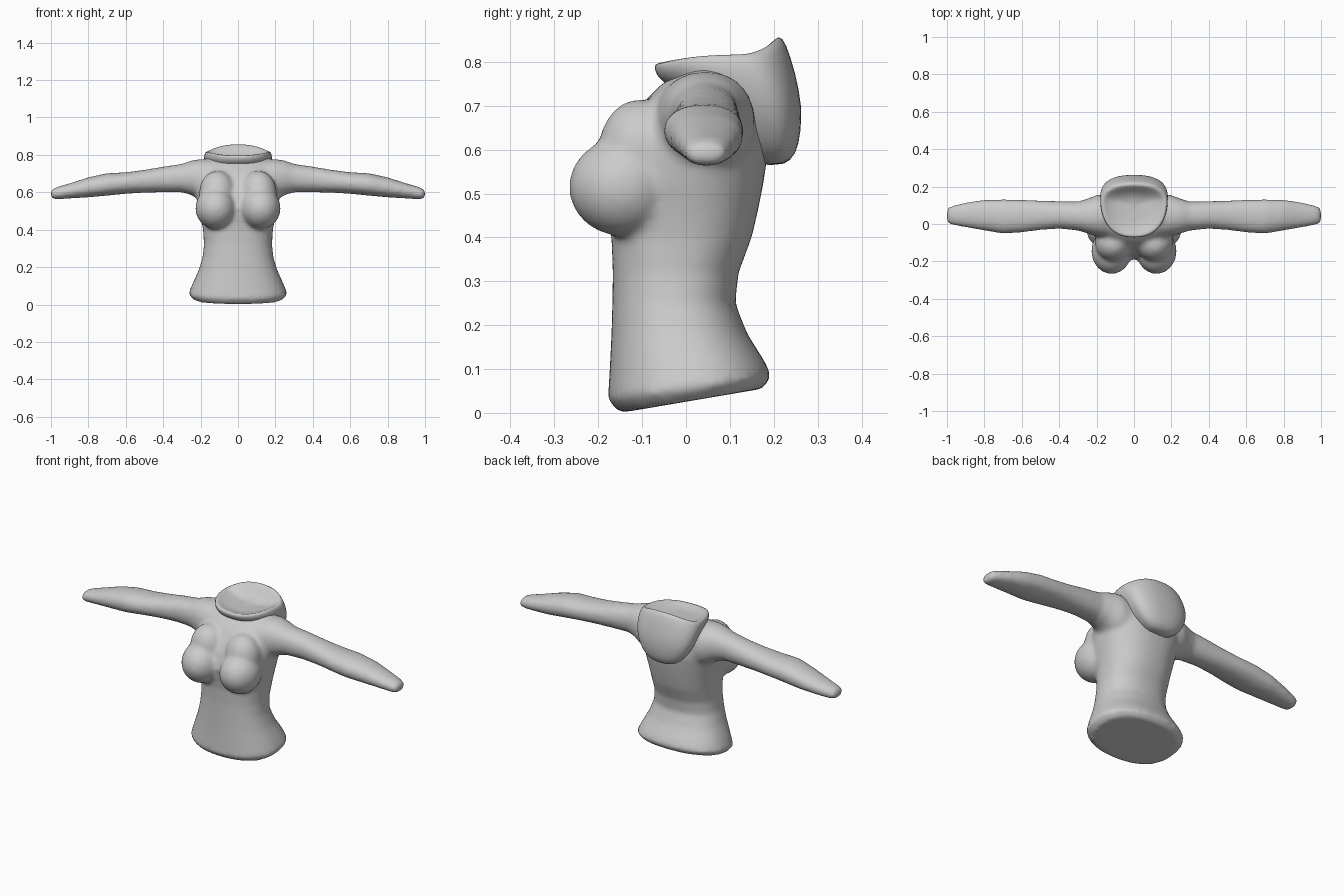
import bpy, bmesh, math
from mathutils import Matrix

fabric = bpy.data.materials.new("light grey fabric")
fabric.diffuse_color = (0.6, 0.6, 0.6, 1)


def oval(cx, cy, rx, ry, power, n):
    """Points of a rounded-box outline."""
    pts = []
    for i in range(n):
        a = 2 * math.pi * i / n
        c, s = math.cos(a), math.sin(a)
        pts.append((cx + rx * math.copysign(abs(c) ** (2 / power), c),
                    cy + ry * math.copysign(abs(s) ** (2 / power), s)))
    return pts


def loft(bm, rings):
    """Skin a list of equal-length point rings and cap both ends."""
    loops = [[bm.verts.new(p) for p in ring] for ring in rings]
    n = len(loops[0])
    for a, b in zip(loops, loops[1:]):
        for i in range(n):
            bm.faces.new((a[i], a[(i + 1) % n], b[(i + 1) % n], b[i]))
    bm.faces.new(loops[0][::-1])
    bm.faces.new(loops[-1])


def finish(bm, name):
    bmesh.ops.recalc_face_normals(bm, faces=bm.faces)
    mesh = bpy.data.meshes.new(name)
    bm.to_mesh(mesh)
    bm.free()
    mesh.materials.append(fabric)
    mesh.shade_smooth()
    ob = bpy.data.objects.new(name, mesh)
    bpy.context.collection.objects.link(ob)
    return ob


bm = bmesh.new()

# Torso: height, half width, front y, back y, backward tilt of the hem
torso = [(0.00, 0.235, -0.152, 0.175, 0.17), (0.035, 0.265, -0.178, 0.195, 0.14),
         (0.10, 0.245, -0.174, 0.180, 0.05), (0.18, 0.212, -0.170, 0.140, 0),
         (0.25, 0.190, -0.168, 0.112, 0), (0.32, 0.182, -0.167, 0.120, 0),
         (0.40, 0.187, -0.170, 0.150, 0), (0.46, 0.198, -0.180, 0.164, 0),
         (0.52, 0.212, -0.190, 0.176, 0), (0.60, 0.228, -0.165, 0.188, 0),
         (0.66, 0.232, -0.130, 0.184, 0), (0.71, 0.225, -0.095, 0.168, 0),
         (0.75, 0.205, -0.055, 0.140, 0), (0.782, 0.165, -0.005, 0.105, 0)]
loft(bm, [[(x, y, z + t * (y + 0.15)) for x, y in
           oval(0, (f + b) / 2, w, (b - f) / 2, 2.3, 40)]
          for z, w, f, b, t in torso])

# Sleeves: distance out, bottom z, top z, front y, back y
sleeve = [(0.12, 0.52, 0.775, -0.08, 0.16), (0.20, 0.555, 0.778, -0.065, 0.155),
          (0.25, 0.585, 0.770, -0.05, 0.135), (0.30, 0.600, 0.752, -0.035, 0.120),
          (0.40, 0.600, 0.737, -0.025, 0.122), (0.50, 0.598, 0.720, -0.032, 0.125),
          (0.60, 0.592, 0.707, -0.045, 0.130), (0.70, 0.582, 0.702, -0.052, 0.132),
          (0.80, 0.573, 0.680, -0.035, 0.130), (0.90, 0.567, 0.648, -0.018, 0.115),
          (0.97, 0.562, 0.628, -0.005, 0.098), (1.00, 0.567, 0.612, 0.003, 0.085)]
for side in (-1, 1):
    loft(bm, [[(side * x, y, z) for y, z in
               oval((f + b) / 2, (lo + hi) / 2, (b - f) / 2, (hi - lo) / 2, 2.2, 24)]
              for x, lo, hi, f, b in sleeve])

    # Bust: a full lower form and a sloping upper form
    for centre, radii in (((0.120, -0.145, 0.515), (0.108, 0.122, 0.112)),
                          ((0.110, -0.105, 0.595), (0.098, 0.095, 0.120))):
        x, y, z = centre
        m = Matrix.Translation((side * x, y, z)) @ Matrix.Diagonal((*radii, 1))
        bmesh.ops.create_uvsphere(bm, u_segments=28, v_segments=18, radius=1, matrix=m)

# Fuse the forms into one soft garment
body = finish(bm, "sweater_body")
fuse = body.modifiers.new("fuse", "REMESH")
fuse.mode = "VOXEL"
fuse.voxel_size = 0.011
fuse.use_smooth_shade = True
soften = body.modifiers.new("soften", "SMOOTH")
soften.factor = 0.5
soften.iterations = 8


# Lowered hood: shield-shaped rings from the sunken opening out and down the back
def shield(w, front, back, z_front, z_side, z_back, n=32):
    widest = front + 0.66 * (back - front)
    ring = []
    for i in range(n):
        a = 2 * math.pi * i / n
        c, s = math.cos(a), math.sin(a)
        reach = back - widest if s > 0 else widest - front
        x = w * math.copysign(abs(c) ** 0.85, c)
        y = widest + reach * math.copysign(abs(s) ** 0.9, s)
        z = z_side + ((z_back if s > 0 else z_front) - z_side) * s * s
        ring.append((x, y, z))
    return ring


hood_rings = [(0.03, 0.07, 0.12, 0.782, 0.782, 0.785),
              (0.09, 0.02, 0.16, 0.780, 0.785, 0.800),
              (0.145, -0.035, 0.19, 0.785, 0.803, 0.838),
              (0.168, -0.066, 0.212, 0.802, 0.822, 0.864),
              (0.180, -0.077, 0.228, 0.788, 0.808, 0.845),
              (0.184, -0.060, 0.250, 0.752, 0.775, 0.775),
              (0.176, 0.000, 0.265, 0.730, 0.715, 0.700),
              (0.150, 0.060, 0.262, 0.660, 0.650, 0.640),
              (0.105, 0.110, 0.252, 0.600, 0.590, 0.588),
              (0.050, 0.150, 0.222, 0.570, 0.562, 0.562)]
bm = bmesh.new()
loft(bm, [shield(*r) for r in hood_rings])
hood = finish(bm, "lowered_hood")
hood.modifiers.new("round", "SUBSURF").levels = 1
hood.modifiers["round"].render_levels = 1
